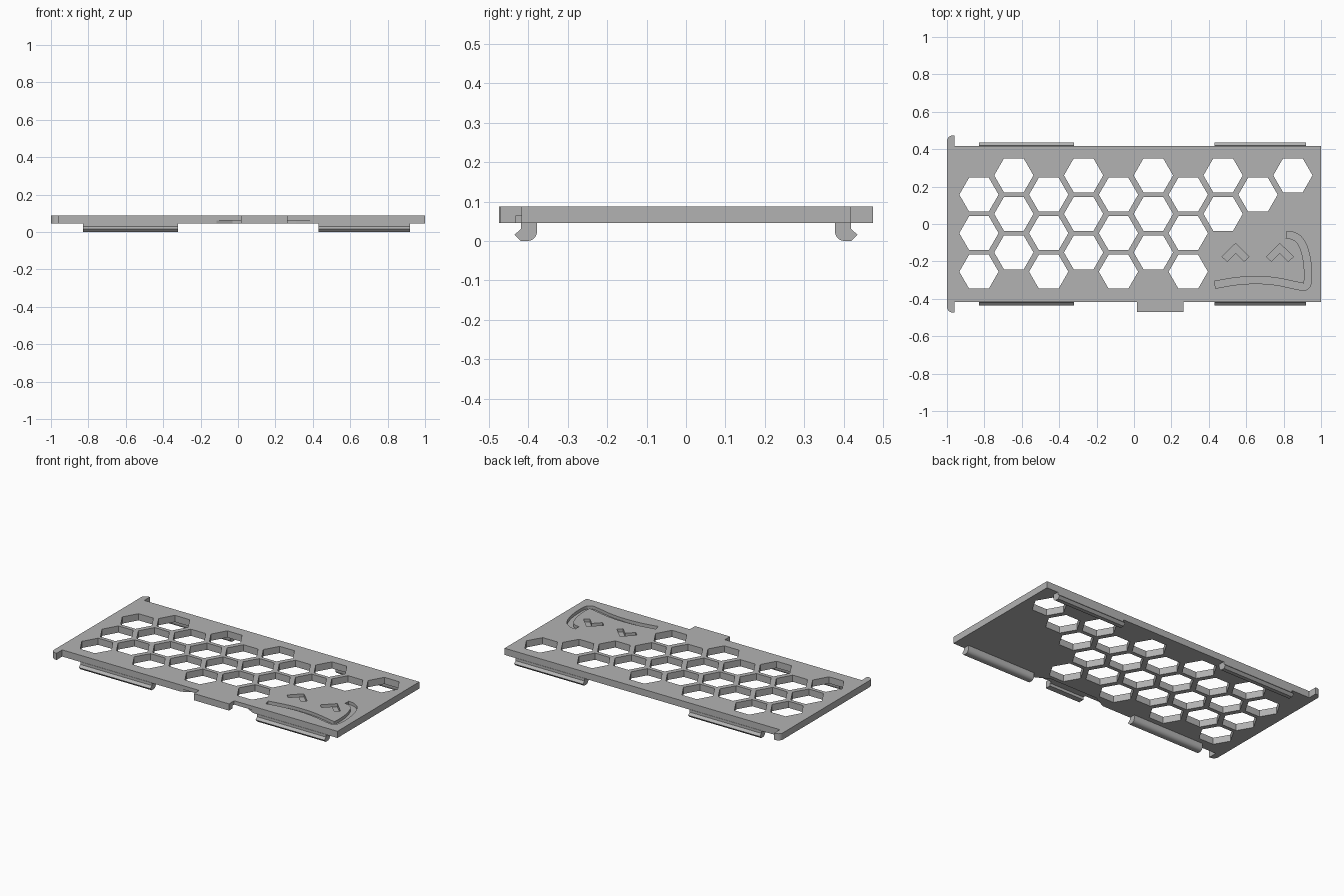
import bpy, bmesh, math
from mathutils import Vector

cube = bpy.data.objects.get("Cube")
if cube:
    bpy.data.objects.remove(cube, do_unlink=True)

grey = bpy.data.materials.new("plain grey")
grey.use_nodes = True
COLOUR = (0.45, 0.45, 0.45, 1)
grey.diffuse_color = COLOUR
grey.node_tree.nodes["Principled BSDF"].inputs["Base Color"].default_value = COLOUR

BOTTOM, TOP = 0.045, 0.088
HALF_Y = 0.417


def prisms(name, outlines, low, high, along_x=False):
    """One object made of straight extrusions of flat outlines."""
    bm = bmesh.new()
    for outline in outlines:
        place = (lambda a, b: (low, a, b)) if along_x else (lambda a, b: (a, b, low))
        face = bm.faces.new([bm.verts.new(place(a, b)) for a, b in outline])
        out = bmesh.ops.extrude_face_region(bm, geom=[face])
        step = Vector((high - low, 0, 0)) if along_x else Vector((0, 0, high - low))
        moved = [g for g in out["geom"] if isinstance(g, bmesh.types.BMVert)]
        bmesh.ops.translate(bm, verts=moved, vec=step)
    bmesh.ops.recalc_face_normals(bm, faces=bm.faces)
    mesh = bpy.data.meshes.new(name)
    bm.to_mesh(mesh)
    bm.free()
    mesh.materials.append(grey)
    obj = bpy.data.objects.new(name, mesh)
    bpy.context.collection.objects.link(obj)
    return obj


def arc(cx, cy, r, start, end, n=6):
    angles = [math.radians(start + (end - start) * i / n) for i in range(n + 1)]
    return [(cx + r * math.cos(a), cy + r * math.sin(a)) for a in angles]


def cut(target, cutter):
    cutter.hide_render = True
    mod = target.modifiers.new("cut", "BOOLEAN")
    mod.object, mod.operation, mod.solver = cutter, "DIFFERENCE", "EXACT"
    bpy.context.view_layer.objects.active = target
    bpy.ops.object.modifier_apply(modifier=mod.name)
    bpy.data.objects.remove(cutter, do_unlink=True)


def stroke(path, width):
    """Outline of a band following a smoothed path."""
    pts = [Vector(p) for p in path]
    for _ in range(2):
        mid = [p.lerp(q, t) for p, q in zip(pts, pts[1:]) for t in (0.25, 0.75)]
        pts = [pts[0]] + mid[1:-1] + [pts[-1]]
    left, right = [], []
    for i, p in enumerate(pts):
        d = (pts[min(i + 1, len(pts) - 1)] - pts[max(i - 1, 0)]).normalized()
        side = Vector((-d.y, d.x)) * width / 2
        left.append(tuple(p + side))
        right.append(tuple(p - side))
    return left + right[::-1]


# Plate outline with two rounded corner ears and the front tab
EAR = 0.474
front_ear = arc(-0.968, -EAR + 0.032, 0.032, 180, 270) + [(-0.96, -EAR), (-0.96, -HALF_Y)]
back_ear = [(x, -y) for x, y in reversed(front_ear)]
tab = [(0.015, -HALF_Y), (0.015, -0.47), (0.265, -0.47), (0.265, -HALF_Y)]
outline = front_ear + tab + [(1, -HALF_Y), (1, HALF_Y)] + back_ear
plate = prisms("grille_plate", [outline], BOTTOM, TOP)

# Honeycomb holes, staggered column by column
rows = [3] * 7 + [2, 1, 1]
holes = []
for col, count in enumerate(rows):
    for row in range(count):
        x = -0.829 + col * 0.1865
        y = (0.26 if col % 2 else 0.157) - row * 0.206
        holes.append(arc(x, y, 0.105, 0, 300, 5))
cut(plate, prisms("hole_cutter", holes, 0, 0.2))

# Engraved smile and chevron eyes
smile = [(0.433, -0.325), (0.54, -0.305), (0.65, -0.298), (0.76, -0.305), (0.87, -0.33),
         (0.925, -0.34), (0.932, -0.28), (0.925, -0.18), (0.895, -0.09), (0.85, -0.06),
         (0.815, -0.058)]
half_eye = [(-0.045, -0.2), (-0.072, -0.175), (0, -0.104)]
eye = half_eye + [(-x, y) for x, y in reversed(half_eye[:2])] + [(0, -0.155)]
marks = [stroke(smile, 0.038)]
marks += [[(x + cx, y) for x, y in eye] for cx in (0.543, 0.78)]
cut(plate, prisms("face_cutter", marks, TOP - 0.02, 0.2))

# Tapered relief under the front edge, behind the tab lip
relief = [(-0.115, -0.433), (0.4, -0.433), (0.4, -HALF_Y), (0.31, -0.37),
          (-0.03, -0.37), (-0.115, -HALF_Y)]
cut(plate, prisms("relief_cutter", [relief], 0, 0.063))

# Snap clips below the long edges, barbed outward and rounded inward
clip = [(-0.419, BOTTOM + 0.002), (-0.419, 0.03), (-0.435, 0.016), (-0.42, 0)]
clip += arc(-0.402, 0.024, 0.024, -90, 0) + [(-0.378, BOTTOM + 0.002)]
for side, sign in (("front", 1), ("back", -1)):
    shape = [(y * sign, z) for y, z in clip]
    for end, x0, x1 in (("right", -0.83, -0.32), ("left", 0.43, 0.92)):
        prisms(f"{side}_{end}_clip", [shape], x0, x1, along_x=True)

# Smooth only the gentle curves
for obj in bpy.context.collection.objects:
    if obj.type == "MESH" and (obj == plate or obj.name.endswith("clip")):
        bpy.ops.object.select_all(action="DESELECT")
        obj.select_set(True)
        bpy.context.view_layer.objects.active = obj
        bpy.ops.object.shade_smooth_by_angle(angle=math.radians(25))
